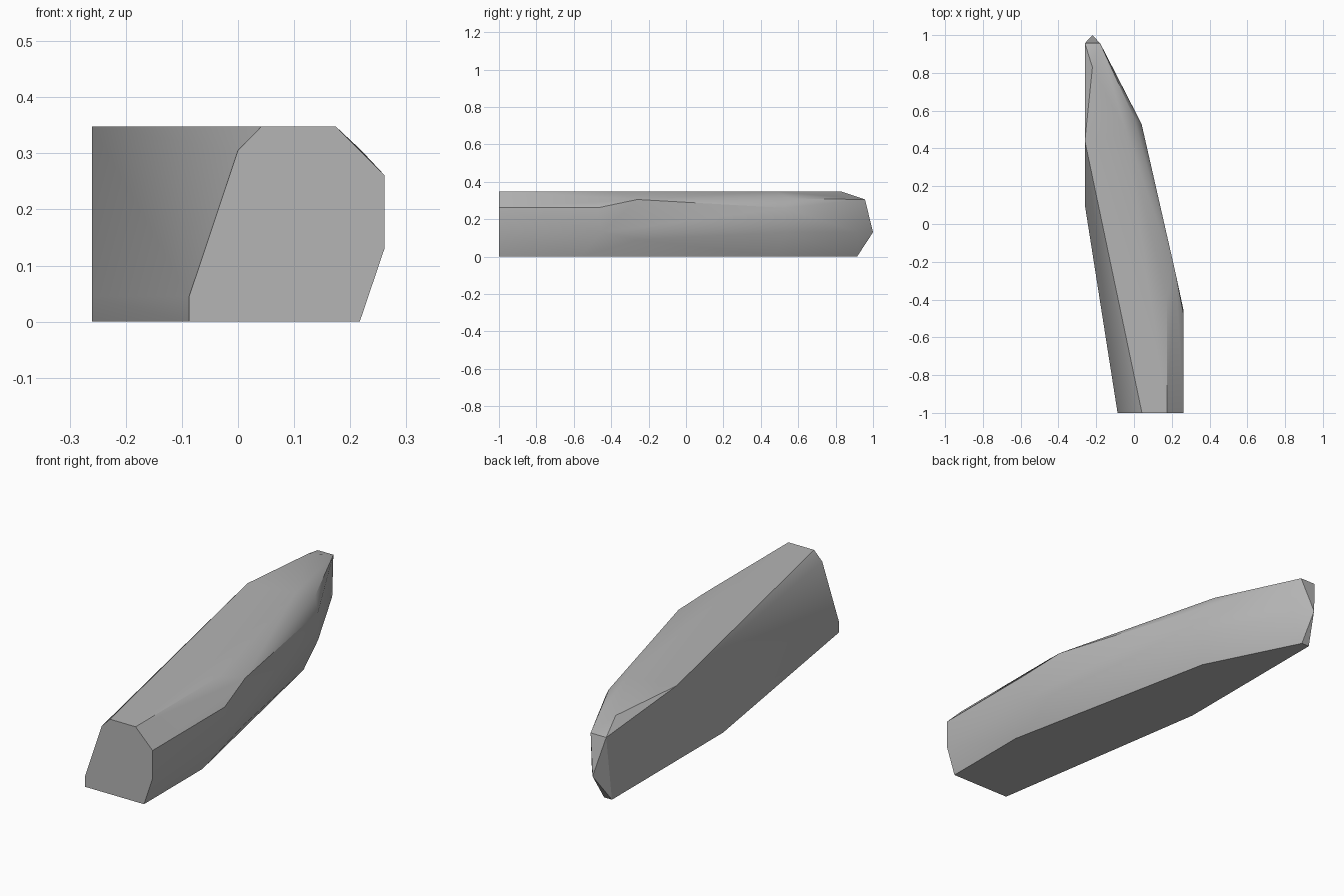
import bpy, bmesh, math

cube = bpy.data.objects.get("Cube")
if cube:
    bpy.data.objects.remove(cube)

# Stone colour
stone = bpy.data.materials.new("stone_grey")
stone.use_nodes = True
grey = (0.46, 0.46, 0.46, 1)
stone.diffuse_color = grey
stone.node_tree.nodes["Principled BSDF"].inputs["Base Color"].default_value = grey

# Cut end: (x, z) corners of the flat front face
front_end = [(-.087, 0), (-.087, .045), (0, .305), (.042, .348),
             (.174, .348), (.261, .261), (.261, .13), (.217, 0)]
corners = [(x, -1, z) for x, z in front_end]

# Flat top, flat base and flank bends
corners += [(.174, -.39, .348), (-.04, .48, .348), (-.22, .83, .348), (-.26, .44, .348)]
corners += [(.217, -.57, 0), (0, .48, 0), (-.22, .915, 0), (-.26, .915, 0), (-.26, .1, 0)]
corners += [(.261, -.47, .261), (.261, -.45, .13), (.22, -.26, .305), (.217, -.26, .09),
            (.04, .53, .26), (.04, .53, .13), (0, .565, .31), (-.26, .1, .045)]

# Pointed back end
corners += [(-.26, .957, .305), (-.18, .957, .305), (-.16, .92, .13), (-.22, 1, .13)]

# Wrap the corners in one faceted solid
bm = bmesh.new()
for corner in corners:
    bm.verts.new(corner)
hull = bmesh.ops.convex_hull(bm, input=bm.verts[:])
spare = set(hull["geom_interior"]) | set(hull["geom_unused"])
bmesh.ops.delete(bm, geom=[v for v in spare if isinstance(v, bmesh.types.BMVert)], context="VERTS")
bmesh.ops.dissolve_limit(bm, angle_limit=math.radians(1), verts=bm.verts[:], edges=bm.edges[:])
bmesh.ops.recalc_face_normals(bm, faces=bm.faces[:])

mesh = bpy.data.meshes.new("long_rock")
bm.to_mesh(mesh)
bm.free()
mesh.materials.append(stone)
rock = bpy.data.objects.new("long_rock", mesh)
bpy.context.collection.objects.link(rock)

# Soft facets with crisp main ridges
bpy.ops.object.select_all(action="DESELECT")
rock.select_set(True)
bpy.context.view_layer.objects.active = rock
bpy.ops.object.shade_smooth_by_angle(angle=math.radians(30))
